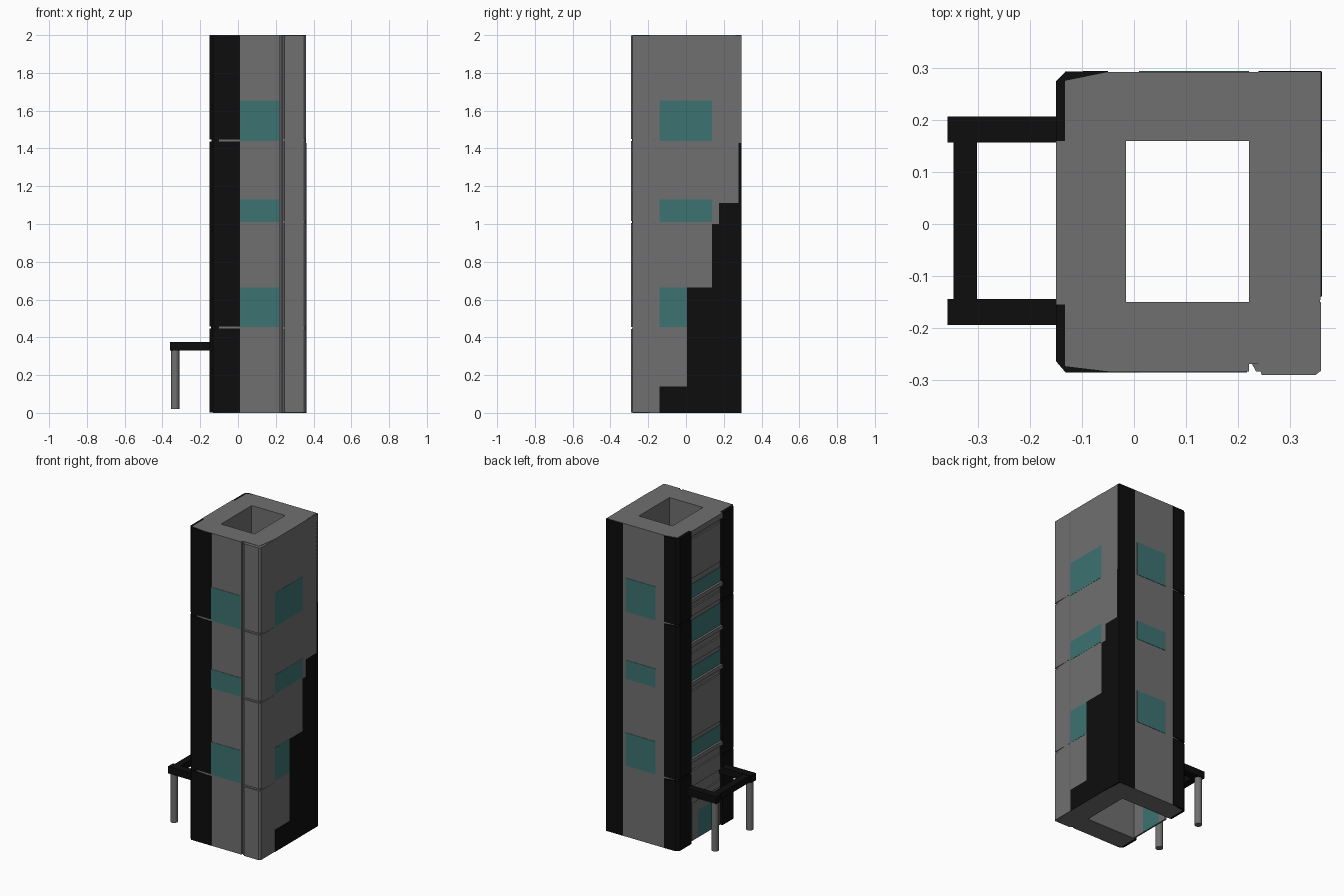
import bpy, bmesh
from mathutils import Vector

if "Cube" in bpy.data.objects:
    bpy.data.objects.remove(bpy.data.objects["Cube"])


def material(name, rgb):
    m = bpy.data.materials.new(name)
    m.diffuse_color = (*rgb, 1)
    m.use_nodes = True
    m.node_tree.nodes["Principled BSDF"].inputs["Base Color"].default_value = m.diffuse_color
    return m


GREY = material("grey", (0.16, 0.16, 0.16))
BLACK = material("black", (0.004, 0.004, 0.004))
GLASS = material("glass", (0.045, 0.17, 0.165))


def prism(name, pts, lo, hi, mat, axis="z"):
    """Extrude a flat profile along z (points x,y) or along x (points y,z)."""
    bm = bmesh.new()
    place = (lambda p: (p[0], p[1], lo)) if axis == "z" else (lambda p: (lo, p[0], p[1]))
    face = bm.faces.new([bm.verts.new(place(p)) for p in pts])
    ext = bmesh.ops.extrude_face_region(bm, geom=[face])
    move = Vector((0, 0, hi - lo)) if axis == "z" else Vector((hi - lo, 0, 0))
    bmesh.ops.translate(bm, vec=move, verts=[v for v in ext["geom"] if isinstance(v, bmesh.types.BMVert)])
    bmesh.ops.recalc_face_normals(bm, faces=bm.faces)
    me = bpy.data.meshes.new(name)
    bm.to_mesh(me)
    bm.free()
    ob = bpy.data.objects.new(name, me)
    bpy.context.collection.objects.link(ob)
    if mat:
        me.materials.append(mat)
    return ob


def box(name, x0, x1, y0, y1, z0, z1, mat):
    return prism(name, [(x0, y0), (x1, y0), (x1, y1), (x0, y1)], z0, z1, mat)


def cut(ob, name, *dims):
    cutter = box(name, *dims, None)
    cutter.hide_render = True
    cutter.hide_set(True)
    mod = ob.modifiers.new("cut", "BOOLEAN")
    mod.object = cutter
    mod.operation = "DIFFERENCE"
    mod.solver = "EXACT"


# hollow tower walls with the entrance opening on the left side
walls = prism("tower_walls", [(-0.133, -0.274), (-0.05, -0.284), (0.222, -0.284), (0.222, -0.27),
                              (0.34, -0.27), (0.36, -0.14), (0.36, 0.14), (0.35, 0.293),
                              (-0.05, 0.293), (-0.133, 0.276)], 0, 2, GREY)
cut(walls, "shaft_cutter", -0.015, 0.222, -0.15, 0.16, -0.1, 2.1)
cut(walls, "door_cutter", -0.3, 0.05, -0.149, 0.159, -0.1, 0.25)

# black left corner columns, split into segments by shallow grooves
front_col = [(-0.15, -0.155), (-0.15, -0.265), (-0.132, -0.286), (0.01, -0.286),
             (0.01, -0.25), (-0.1, -0.2), (-0.1, -0.155)]
back_col = [(-0.15, 0.16), (-0.15, 0.275), (-0.132, 0.294), (-0.05, 0.295),
            (-0.05, 0.25), (-0.1, 0.2), (-0.1, 0.16)]
for side, prof in (("front", front_col), ("back", back_col)):
    for i, (a, b) in enumerate([(0.001, 0.446), (0.458, 1.436), (1.448, 1.998)]):
        prism(f"{side}_black_column_{i}", prof, a, b, BLACK)
    s = -1 if side == "front" else 1
    prism(f"{side}_column_core", [(-0.14, 0.16 * s), (-0.14, 0.265 * s), (-0.125, 0.28 * s),
                                  (-0.1, 0.28 * s), (-0.1, 0.16 * s)], 0.002, 1.99, BLACK)

# grey front right corner column with raised panels
levels = [0.001, 0.45, 1.01, 1.445, 1.998]
prism("corner_column_core", [(0.225, -0.265), (0.235, -0.284), (0.354, -0.284), (0.36, -0.18),
                             (0.355, -0.14), (0.25, -0.2)], 0.001, 1.997, GREY)
for i in range(4):
    a = levels[i] + (0.006 if i else 0)
    b = levels[i + 1] - (0.006 if i < 3 else 0)
    prism(f"corner_panel_{i}", [(0.24, -0.27), (0.246, -0.291), (0.35, -0.291), (0.36, -0.283),
                                (0.36, -0.15), (0.33, -0.2)], a, b, GREY)

# back right corner: grey filler, black strip on the back, stepped black cladding
prism("back_right_filler", [(0.33, 0.14), (0.36, 0.14), (0.36, 0.293), (0.33, 0.293)], 0.001, 1.998, GREY)
box("back_black_strip", 0.24, 0.36, 0.28, 0.295, 0.001, 1.998, BLACK)
prism("stepped_cladding", [(-0.14, 0), (0.294, 0), (0.294, 1.43), (0.277, 1.43), (0.277, 1.11),
                           (0.175, 1.11), (0.175, 1.0), (0.137, 1.0), (0.137, 0.665),
                           (0.005, 0.665), (0.005, 0.14), (-0.14, 0.14)], 0.35, 0.362, BLACK, "x")

# windows on the front, back and right
for i, (a, b) in enumerate([(0.455, 0.665), (1.01, 1.13), (1.44, 1.655)]):
    box(f"front_window_{i}", 0.01, 0.218, -0.286, -0.27, a, b, GLASS)
    box(f"back_window_{i}", 0.01, 0.222, 0.28, 0.295, a, b, GLASS)
    box(f"right_window_{i}", 0.35, 0.361, -0.14, 0.137, a, b, GLASS)

# left face: windows, sills and flush panels between the black columns
for i, (a, b) in enumerate([(0.54, 0.64), (1.03, 1.12), (1.28, 1.42), (1.56, 1.65)]):
    box(f"left_window_{i}", -0.136, -0.12, -0.155, 0.16, a, b, GLASS)
    box(f"left_sill_{i}", -0.15, -0.12, -0.155, 0.16, a - 0.025, a, GREY)
for i, (a, b) in enumerate([(0.25, 0.29), (0.36, 0.46), (0.67, 0.97), (1.15, 1.21), (1.45, 1.5), (1.69, 1.94)]):
    box(f"left_panel_{i}", -0.142, -0.12, -0.145, 0.15, a, b, GREY)
box("left_top_rim", -0.15, -0.12, -0.155, 0.16, 1.965, 2.0, GREY)

# entrance doors
for name, y0, y1, mat in (("door_glass", -0.07, 0.07, GLASS), ("door_side_front", -0.15, -0.07, GREY),
                          ("door_side_back", 0.07, 0.13, GREY)):
    box(name, -0.135, -0.125, y0, y1, 0.005, 0.18 if mat is GLASS else 0.25, mat)
box("door_lintel", -0.135, -0.125, -0.07, 0.07, 0.18, 0.25, GREY)

# entrance canopy frame and its posts
for name, yc in (("front", -0.17), ("back", 0.182)):
    box(f"{name}_canopy_arm", -0.359, -0.13, yc - 0.025, yc + 0.025, 0.33, 0.375, BLACK)
    bpy.ops.mesh.primitive_cylinder_add(vertices=16, radius=0.022, depth=0.325, location=(-0.333, yc, 0.1825))
    post = bpy.context.object
    post.name = f"{name}_canopy_post"
    post.data.materials.append(GREY)
    bpy.ops.object.shade_smooth_by_angle()
box("canopy_crossbar", -0.348, -0.303, -0.146, 0.158, 0.332, 0.373, BLACK)
